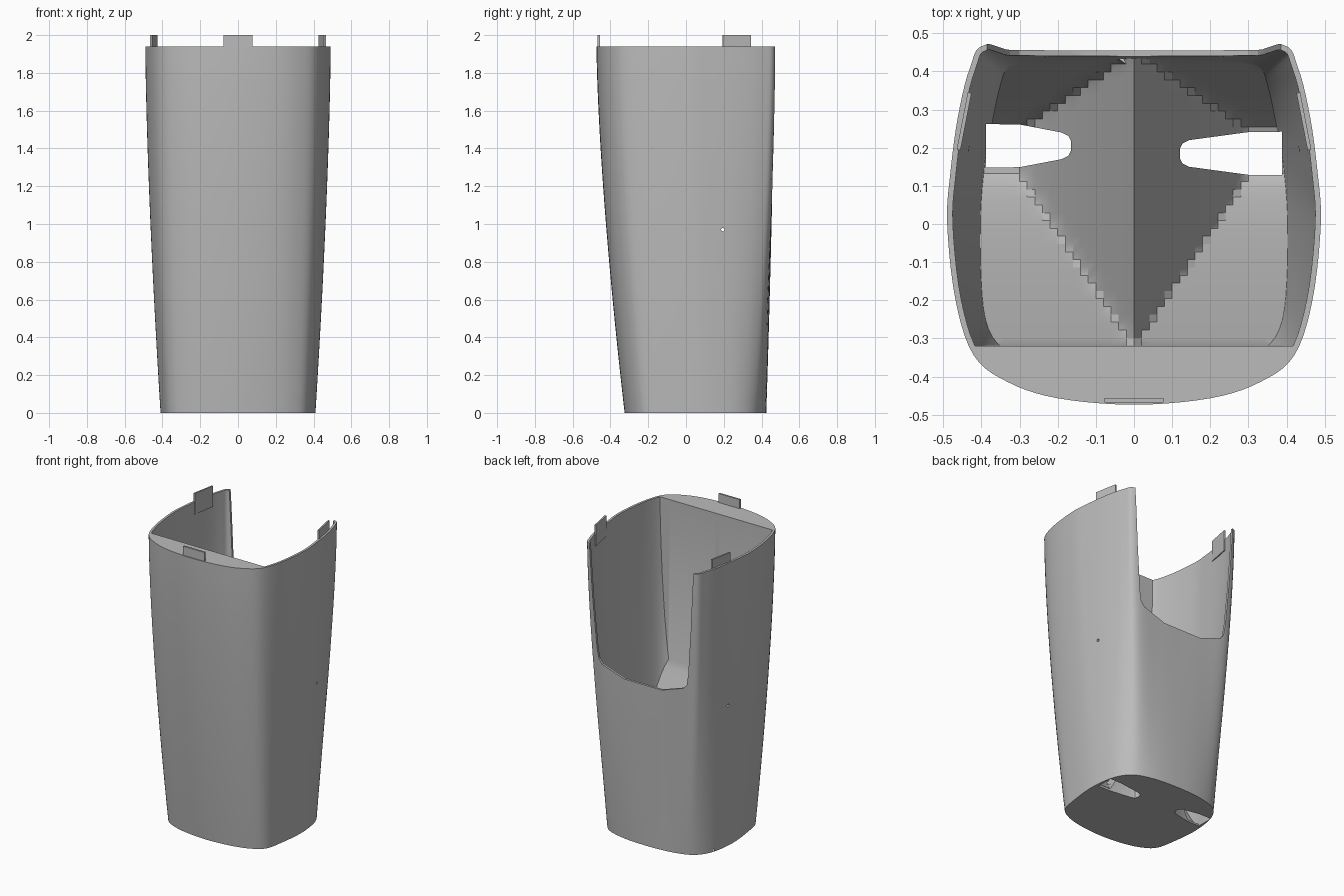
import bpy, bmesh, math
from mathutils import Vector

if "Cube" in bpy.data.objects:
    bpy.data.objects.remove(bpy.data.objects["Cube"], do_unlink=True)

HEIGHT = 1.94
WALL = 0.015

grey = bpy.data.materials.new("light_grey_plastic")
grey.use_nodes = True
COLOR = (0.5, 0.5, 0.5, 1)
grey.diffuse_color = COLOR
grey.node_tree.nodes["Principled BSDF"].inputs["Base Color"].default_value = COLOR

# Half outlines of the body, from front centre round to back centre
TOP = [(0, -.474), (.2, -.457), (.33, -.415), (.42, -.345), (.468, -.2), (.49, 0),
       (.482, .13), (.462, .28), (.43, .41), (.385, .472), (.2, .47), (0, .467)]
BOTTOM = [(0, -.325), (.17, -.31), (.29, -.275), (.365, -.215), (.395, -.08), (.41, .07),
          (.402, .19), (.38, .28), (.335, .35), (.27, .39), (.15, .417), (0, .425)]


def finish(name, bm):
    bmesh.ops.recalc_face_normals(bm, faces=bm.faces)
    mesh = bpy.data.meshes.new(name)
    bm.to_mesh(mesh)
    bm.free()
    mesh.materials.append(grey)
    ob = bpy.data.objects.new(name, mesh)
    bpy.context.collection.objects.link(ob)
    return ob


def outline(z, inset=0):
    """Smooth closed section of the body at height z."""
    t = 1 - (1 - min(max(z / HEIGHT, 0), 1)) ** 1.5
    half = [Vector(b).lerp(Vector(a), t) for a, b in zip(TOP, BOTTOM)]
    ctrl = half + [Vector((-p.x, p.y)) for p in half[-2:0:-1]]
    n, pts = len(ctrl), []
    for i in range(n):
        p0, p1, p2, p3 = (ctrl[(i + k) % n] for k in (-1, 0, 1, 2))
        for k in range(5):
            u = k / 5
            pts.append(.5 * (2 * p1 + (p2 - p0) * u + (2 * p0 - 5 * p1 + 4 * p2 - p3) * u ** 2
                             + (3 * p1 - p0 - 3 * p2 + p3) * u ** 3))
    result = []
    for i, p in enumerate(pts):
        d = (pts[(i + 1) % len(pts)] - pts[i - 1]).normalized()
        result.append(p + Vector((-d.y, d.x)) * inset)
    return result


def loft(name, heights, inset=0):
    bm = bmesh.new()
    rings = [[bm.verts.new((p.x, p.y, z)) for p in outline(z, inset)] for z in heights]
    for a, b in zip(rings, rings[1:]):
        for i in range(len(a)):
            j = (i + 1) % len(a)
            bm.faces.new((a[i], a[j], b[j], b[i]))
    bm.faces.new(rings[0])
    bm.faces.new(rings[-1])
    return finish(name, bm)


def prism(name, points, start, end):
    """Extrude a closed 3D polygon from offset start to offset end."""
    bm = bmesh.new()
    a, b = ([bm.verts.new(Vector(p) + Vector(o)) for p in points] for o in (start, end))
    bm.faces.new(a)
    bm.faces.new(b)
    for i in range(len(a)):
        j = (i + 1) % len(a)
        bm.faces.new((a[i], a[j], b[j], b[i]))
    return finish(name, bm)


def subtract(target, cutter):
    mod = target.modifiers.new("cut", "BOOLEAN")
    mod.operation = "DIFFERENCE"
    mod.solver = "EXACT"
    mod.object = cutter
    bpy.context.view_layer.objects.active = target
    bpy.ops.object.modifier_apply(modifier=mod.name)
    bpy.data.objects.remove(cutter, do_unlink=True)


def floor_height(x, y):
    """Front panel, then a hopper with a centre ridge falling to both sides."""
    if y < -.3195:
        return 2.3
    front = 1 - (y + .32) / .45
    ridge = 1 - abs(x) / .3
    back = 1 - max(.45 - y, 0) / .2
    return .012 + .86 * max(front, ridge, back, 0) ** 1.25


def floor_block():
    bm = bmesh.new()
    xs = [-.6 + .02 * i for i in range(61)]
    ys = [-.8, -.32] + [-.319 + .0205 * i for i in range(46)]
    top = [[bm.verts.new((x, y, floor_height(x, y))) for x in xs] for y in ys]
    low = [[bm.verts.new((x, y, -.3)) for x in xs] for y in ys]
    for g in (top, low):
        for j in range(len(ys) - 1):
            for i in range(len(xs) - 1):
                bm.faces.new((g[j][i], g[j][i + 1], g[j + 1][i + 1], g[j + 1][i]))
    for j in (0, -1):
        for i in range(len(xs) - 1):
            bm.faces.new((top[j][i], top[j][i + 1], low[j][i + 1], low[j][i]))
    for i in (0, -1):
        for j in range(len(ys) - 1):
            bm.faces.new((top[j][i], top[j + 1][i], low[j + 1][i], low[j][i]))
    return finish("floor_block", bm)


# Tapered body, hollowed behind the front panel
levels = [HEIGHT * i / 24 for i in range(25)]
body = loft("body_shell", levels)
cavity = loft("cavity", [-.05] + levels + [2.1], WALL)
subtract(cavity, floor_block())
subtract(body, cavity)

# Back opening
half = [(.387, 2.2), (.385, 1.94), (.362, 1.55), (.338, 1.25), (.325, 1.175), (.3, 1.145),
        (.14, 1.09)]
opening = [(x, 0, z) for x, z in half] + [(-x, 0, z) for x, z in reversed(half)]
subtract(body, prism("opening", opening, (0, .33, 0), (0, .8, 0)))

# Drain slots, with a rounded inner end
for side, inner, yc in ((-1, .165, .205), (1, .12, .185)):
    edge = [(.388, .057), (.3, .056), (inner + .025, .035), (inner + .007, .026), (inner, .012)]
    slot = [(side * x, yc + w, 0) for x, w in edge]
    slot += [(side * x, yc - w, 0) for x, w in reversed(edge)]
    subtract(body, prism("slot", slot, (0, 0, -.1), (0, 0, 1)))

# Pin hole through both side walls
ring = [(0, .195 + .009 * math.cos(a), .97 + .009 * math.sin(a))
        for a in (math.tau * i / 12 for i in range(12))]
subtract(body, prism("pin_hole", ring, (-.7, 0, 0), (.7, 0, 0)))

bpy.ops.object.select_all(action="DESELECT")
body.select_set(True)
bpy.context.view_layer.objects.active = body
bpy.ops.object.shade_smooth_by_angle(angle=math.radians(28))


# Locating tabs on the rim
def tab(name, a, b, thickness):
    a, b = Vector((*a, 0)), Vector((*b, 0))
    d = (b - a).normalized()
    n = Vector((-d.y, d.x, 0)) * thickness
    prism(name, [a, b, b + n, a + n], (0, 0, 1.86), (0, 0, 2))


tab("front_tab", (-.078, -.468), (.078, -.468), .012)
tab("left_tab", (.465, .195), (.436, .345), .01)
tab("right_tab", (-.436, .345), (-.465, .195), .01)
